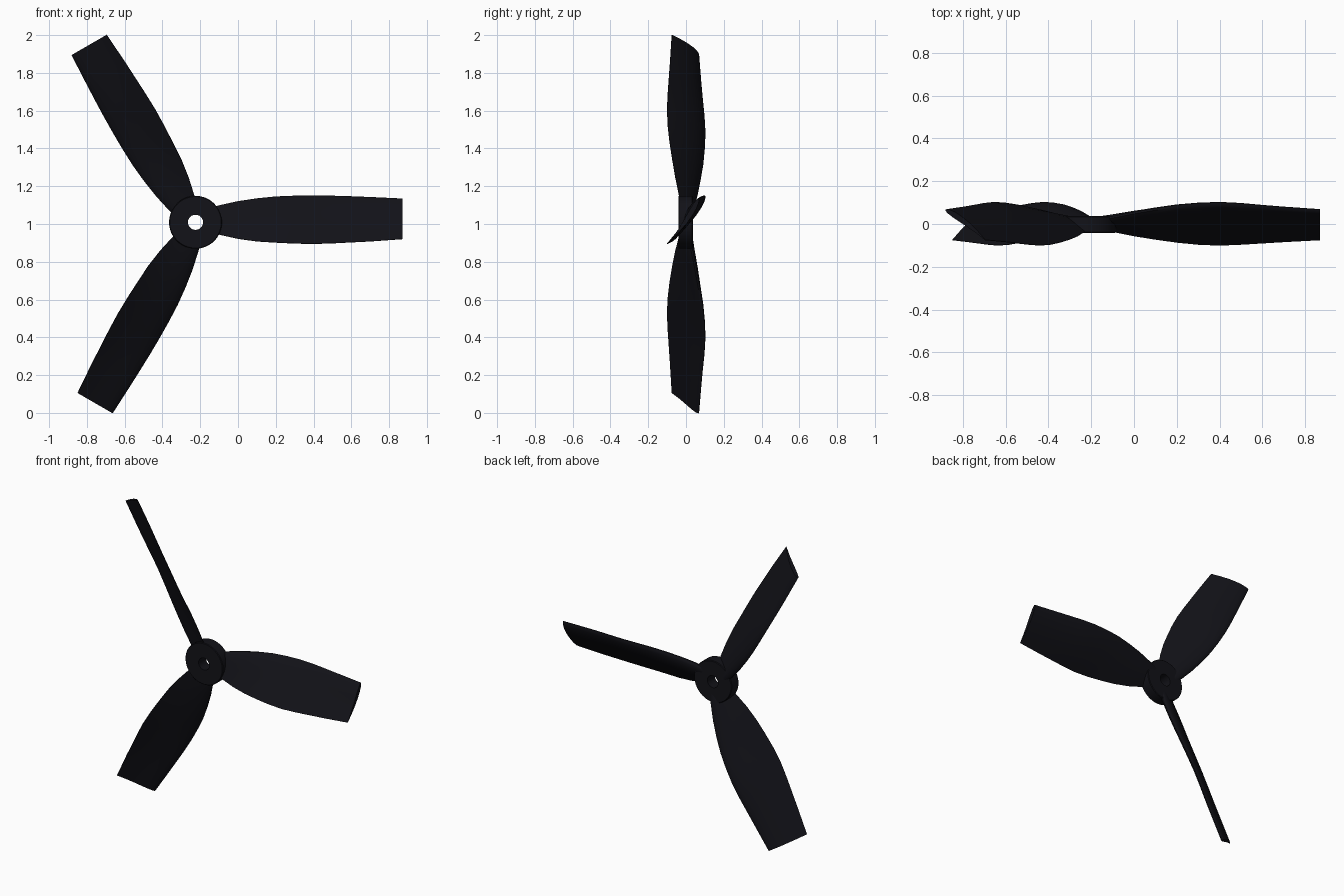
import bpy, bmesh, math
from mathutils import Matrix

if "Cube" in bpy.data.objects:
    bpy.data.objects.remove(bpy.data.objects["Cube"])

CENTRE = (-0.225, 0.0, 1.009)

black = bpy.data.materials.new("black_plastic")
black.diffuse_color = (0.006, 0.006, 0.009, 1)
black.use_nodes = True
black.node_tree.nodes["Principled BSDF"].inputs["Base Color"].default_value = black.diffuse_color


def make_object(name, bm, matrix):
    bmesh.ops.recalc_face_normals(bm, faces=bm.faces)
    mesh = bpy.data.meshes.new(name)
    bm.to_mesh(mesh)
    bm.free()
    mesh.materials.append(black)
    obj = bpy.data.objects.new(name, mesh)
    bpy.context.collection.objects.link(obj)
    obj.matrix_world = matrix
    bpy.ops.object.select_all(action='DESELECT')
    obj.select_set(True)
    bpy.context.view_layer.objects.active = obj
    bpy.ops.object.shade_smooth_by_angle(angle=math.radians(35))
    return obj


# Blade stations: radius, trailing z, leading z, trailing y, leading y, thickness
STATIONS = [
    (0.07, -0.050, 0.072, -0.028, 0.028, 0.036),
    (0.125, -0.065, 0.090, -0.036, 0.036, 0.040),
    (0.225, -0.087, 0.112, -0.056, 0.056, 0.040),
    (0.325, -0.101, 0.127, -0.072, 0.073, 0.039),
    (0.425, -0.107, 0.137, -0.086, 0.088, 0.038),
    (0.525, -0.112, 0.141, -0.096, 0.097, 0.037),
    (0.625, -0.114, 0.142, -0.100, 0.101, 0.036),
    (0.725, -0.111, 0.141, -0.096, 0.096, 0.034),
    (0.825, -0.106, 0.138, -0.090, 0.087, 0.032),
    (0.925, -0.101, 0.134, -0.084, 0.079, 0.030),
    (1.095, -0.089, 0.126, -0.075, 0.067, 0.028),
]
# Half aerofoil: position from leading (0) to trailing (1), half thickness
FOIL = [(0, 0), (0.02, 0.2), (0.08, 0.37), (0.2, 0.49), (0.35, 0.5),
        (0.55, 0.4), (0.78, 0.22), (1, 0.04)]
CAMBER = 0.035


def blade_section(bm, r, z0, z1, y0, y1, thick):
    dy, dz = y0 - y1, z0 - z1
    chord = math.hypot(dy, dz)
    ny, nz = -dz / chord, dy / chord      # points to +y, the bulging side
    outline = [(s, h) for s, h in FOIL] + [(s, -h) for s, h in FOIL[:0:-1]]
    ring = []
    for s, h in outline:
        off = h * thick + CAMBER * chord * 4 * s * (1 - s)
        ring.append(bm.verts.new((r, y1 + dy * s + ny * off, z1 + dz * s + nz * off)))
    return ring


def blade(name, angle):
    bm = bmesh.new()
    rings = [blade_section(bm, *s) for s in STATIONS]
    n = len(rings[0])
    for a, b in zip(rings, rings[1:]):
        for i in range(n):
            j = (i + 1) % n
            bm.faces.new((a[i], a[j], b[j], b[i]))
    bm.faces.new(rings[0])
    bm.faces.new(rings[-1])
    return make_object(name, bm, Matrix.Translation(CENTRE) @ Matrix.Rotation(-angle, 4, 'Y'))


# Three twisted blades around the hub
for k in range(3):
    blade(f"blade_{k + 1}", math.radians(120 * k))

# Hub: a revolved ring with a through hole
PROFILE = [(0.04, -0.041), (0.136, -0.041), (0.14, -0.037),
           (0.14, 0.033), (0.136, 0.037), (0.04, 0.037)]
SIDES = 64
bm = bmesh.new()
loops = []
for i in range(SIDES):
    a = 2 * math.pi * i / SIDES
    loops.append([bm.verts.new((r * math.cos(a), y, r * math.sin(a))) for r, y in PROFILE])
for i in range(SIDES):
    a, b = loops[i], loops[(i + 1) % SIDES]
    for j in range(len(PROFILE)):
        k = (j + 1) % len(PROFILE)
        bm.faces.new((a[j], a[k], b[k], b[j]))
make_object("hub", bm, Matrix.Translation(CENTRE))
